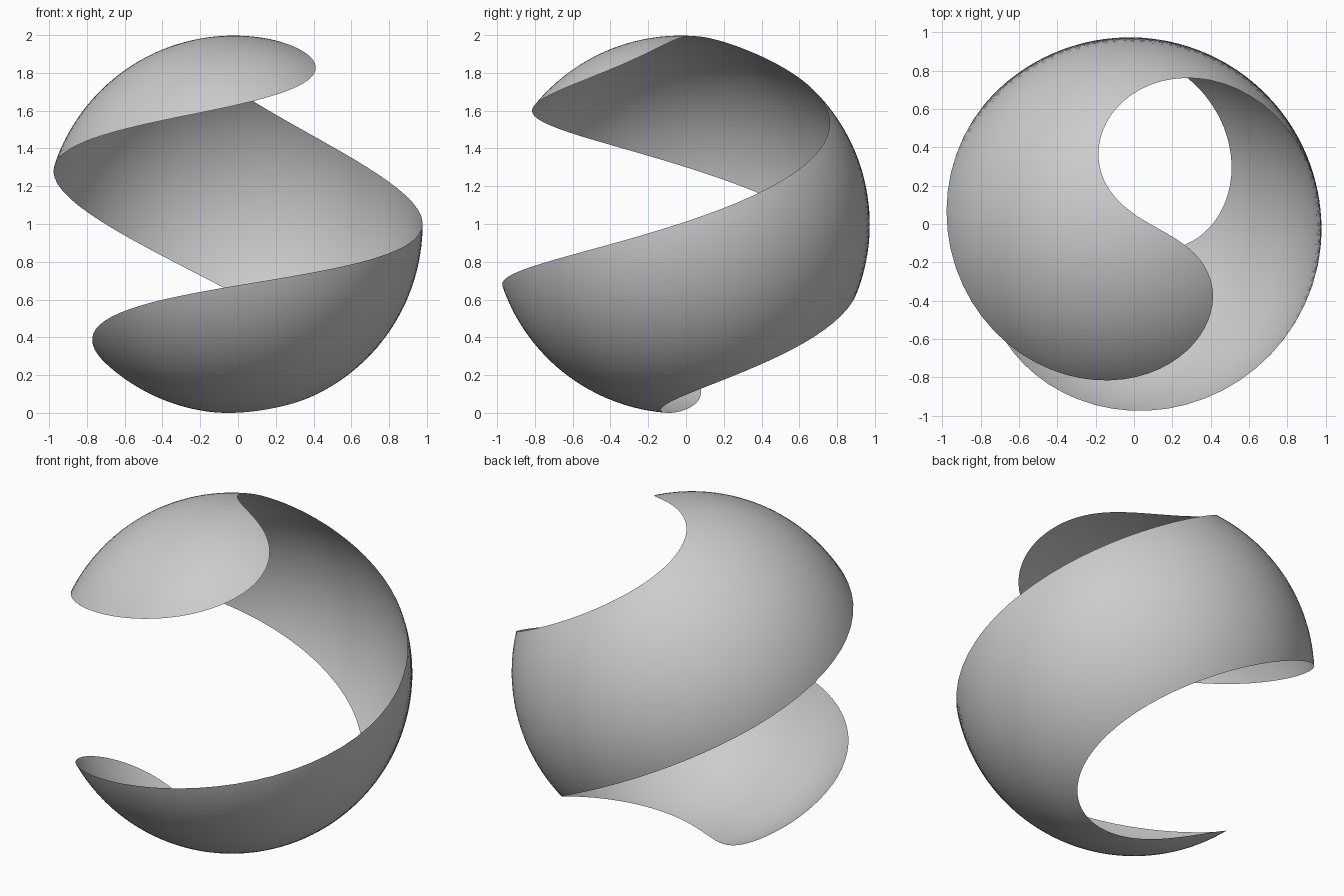
import bpy, bmesh
from math import radians
from mathutils import Matrix, Vector

if "Cube" in bpy.data.objects:
    bpy.data.objects.remove(bpy.data.objects["Cube"])

TWIST = radians(180)    # turn per unit of height (full turn pole to pole)
START = radians(-29)    # direction of the cut edge at the equator
TILT = radians(8.9)     # lean of the twist axis toward +x

# Half sphere shell
bm = bmesh.new()
bmesh.ops.create_uvsphere(bm, u_segments=128, v_segments=96, radius=1)
bmesh.ops.delete(bm, geom=[v for v in bm.verts if v.co.y < -1e-4], context='VERTS')

# Twist about its own axis into a spiral ribbon, then lean it
for v in bm.verts:
    v.co = Matrix.Rotation(START + TWIST * v.co.z, 3, 'Z') @ v.co
bmesh.ops.rotate(bm, verts=bm.verts, cent=(0, 0, 0), matrix=Matrix.Rotation(TILT, 3, 'Y'))

# Centre on x and y, stand on the ground
lo = [min(v.co[i] for v in bm.verts) for i in range(3)]
hi = [max(v.co[i] for v in bm.verts) for i in range(3)]
offset = Vector((-(lo[0] + hi[0]) / 2, -(lo[1] + hi[1]) / 2, -lo[2]))
bmesh.ops.translate(bm, verts=bm.verts, vec=offset)

for f in bm.faces:
    f.smooth = True
mesh = bpy.data.meshes.new("twisted_half_sphere")
bm.to_mesh(mesh)
bm.free()
shell = bpy.data.objects.new("twisted_half_sphere", mesh)
bpy.context.collection.objects.link(shell)
